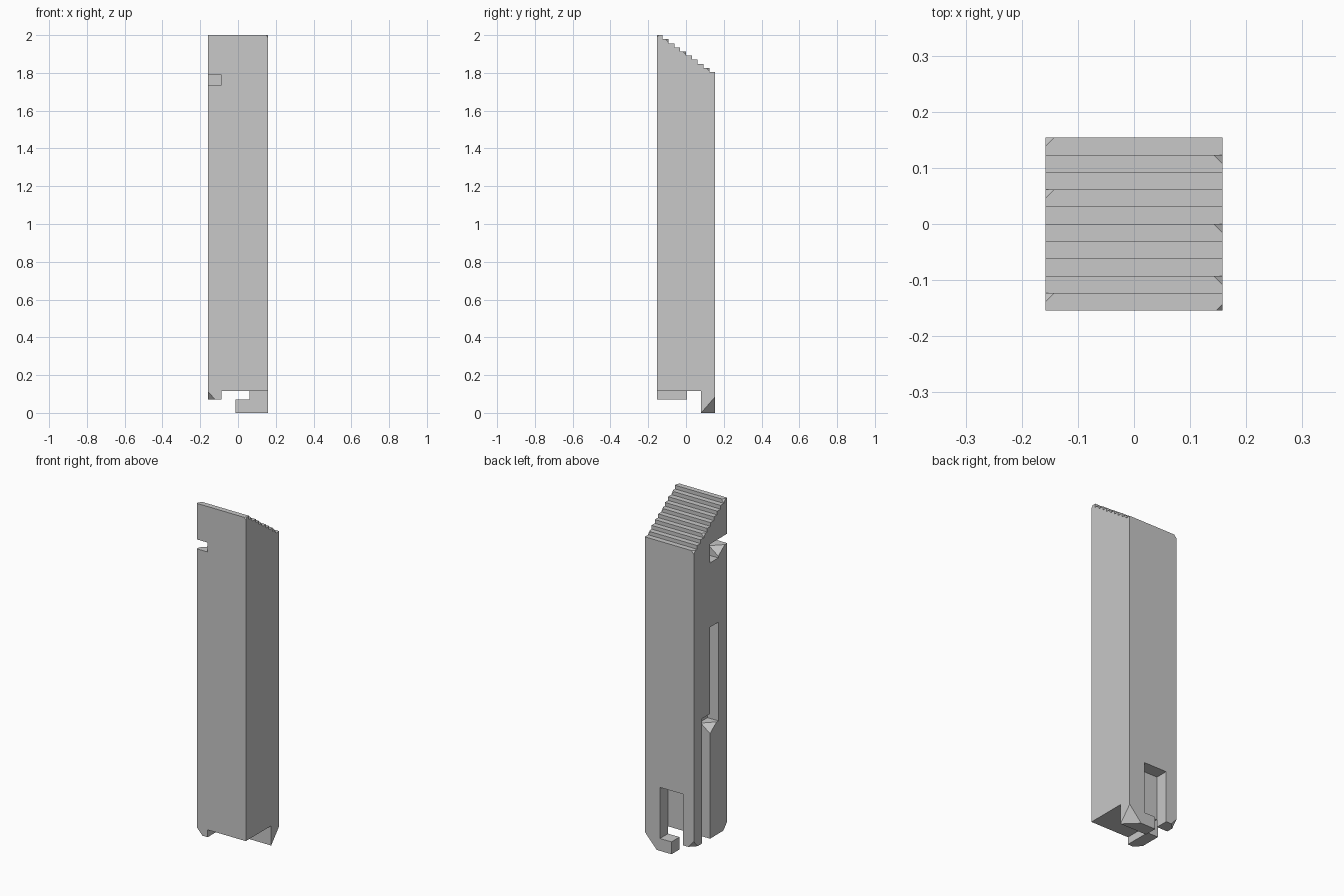
import bpy
import bmesh
from mathutils import Vector

cube = bpy.data.objects.get("Cube")
if cube:
    bpy.data.objects.remove(cube, do_unlink=True)

X, Y, OUT = 0.158, 0.154, 0.3   # half width, half depth, cutter overshoot
STEPS = 10

grey = bpy.data.materials.new("plain_grey")
grey.use_nodes = True
colour = (0.58, 0.58, 0.58, 1)
grey.diffuse_color = colour
grey.node_tree.nodes["Principled BSDF"].inputs["Base Color"].default_value = colour


def new_object(name, bm):
    bmesh.ops.recalc_face_normals(bm, faces=bm.faces)
    mesh = bpy.data.meshes.new(name)
    bm.to_mesh(mesh)
    bm.free()
    obj = bpy.data.objects.new(name, mesh)
    bpy.context.collection.objects.link(obj)
    mesh.materials.append(grey)
    return obj


def stepped_body():
    """Side profile with a staircase top, extruded across the width."""
    run, drop = 2 * Y / STEPS, 0.195 / (STEPS - 1)
    profile = [(Y, 0), (-Y, 0)]
    for i in range(STEPS):
        z = 2 - i * drop
        profile += [(-Y + i * run, z), (-Y + (i + 1) * run, z)]
    bm = bmesh.new()
    face = bm.faces.new([bm.verts.new((-X, y, z)) for y, z in profile])
    side = bmesh.ops.extrude_face_region(bm, geom=[face])["geom"]
    verts = [v for v in side if isinstance(v, bmesh.types.BMVert)]
    bmesh.ops.translate(bm, verts=verts, vec=(2 * X, 0, 0))
    return new_object("locking_pin_body", bm), run, drop


body, run, drop = stepped_body()


def cut(cutter):
    cutter.hide_render = True
    mod = body.modifiers.new(cutter.name, "BOOLEAN")
    mod.operation, mod.solver, mod.object = "DIFFERENCE", "EXACT", cutter
    bpy.context.view_layer.objects.active = body
    bpy.ops.object.modifier_apply(modifier=mod.name)
    bpy.data.objects.remove(cutter, do_unlink=True)


def cut_box(name, xs, ys, zs):
    bm = bmesh.new()
    bmesh.ops.create_cube(bm, size=1)
    for v in bm.verts:
        for axis, (low, high) in enumerate((xs, ys, zs)):
            v.co[axis] = low if v.co[axis] < 0 else high
    cut(new_object(name, bm))


def cut_corner(corner, outward, legs, gap=0.003):
    """Slice one convex corner off along a plane through its three edges."""
    grow = 1 + gap * sum(1 / leg for leg in legs)
    apex = Vector(corner) + gap * Vector(outward)
    points = [apex]
    for axis in range(3):
        p = apex.copy()
        p[axis] -= outward[axis] * legs[axis] * grow
        points.append(p)
    bm = bmesh.new()
    verts = [bm.verts.new(p) for p in points]
    bmesh.ops.convex_hull(bm, input=verts)
    cut(new_object("corner_cutter", bm))


# Bottom: recessed core, shorter leg, and the hook on the back wall
WALL_X, WALL_Y, LEG = -0.088, 0.08, 0.072
cut_box("core_recess", (WALL_X, OUT), (-OUT, WALL_Y), (-OUT, 0.115))
cut_box("leg_shortening", (-OUT, -0.014), (-OUT, OUT), (-OUT, LEG))
cut_box("back_slot", (WALL_X, 0.06), (WALL_Y, OUT), (LEG, 0.37))

# Side: stepped groove and the notch wrapping round the front edge
side = (-OUT, WALL_X)
cut_box("lower_groove", side, (0.004, WALL_Y), (-OUT, 0.80))
cut_box("upper_groove", side, (-0.072, 0.004), (0.73, 1.305))
cut_box("front_notch", side, (-OUT, 0.004), (1.735, 1.79))
cut_box("notch_pocket", side, (-0.072, 0.004), (1.68, 1.76))

# Bevelled corners of hook, legs and groove ledges
cut_corner((X, Y, 0), (1, 1, -1), (0.077, 0.074, 0.085))
for s in (-1, 1):
    cut_corner((-X, s * Y, LEG), (-1, s, -1), (0.036, 0.036, 0.04))
cut_corner((-X, 0.004, 0.73), (-1, 1, 1), (0.06, 0.06, 0.045))
cut_corner((-X, -0.072, 1.735), (-1, 1, 1), (0.06, 0.06, 0.045))

# Worn corners of the stair treads
for s, treads in ((-1, (0, 6, 9)), (1, (1, 4, 8))):
    for i in treads:
        corner = (s * X, -Y + (i + 1) * run, 2 - i * drop)
        cut_corner(corner, (s, 1, 1), (0.016, 0.016, 0.018), 0.001)
cut_corner((X, -Y, 2), (1, -1, 1), (0.011, 0.011, 0.012), 0.001)

body.data.materials.clear()
body.data.materials.append(grey)
for p in body.data.polygons:
    p.material_index = 0
    p.use_smooth = False
